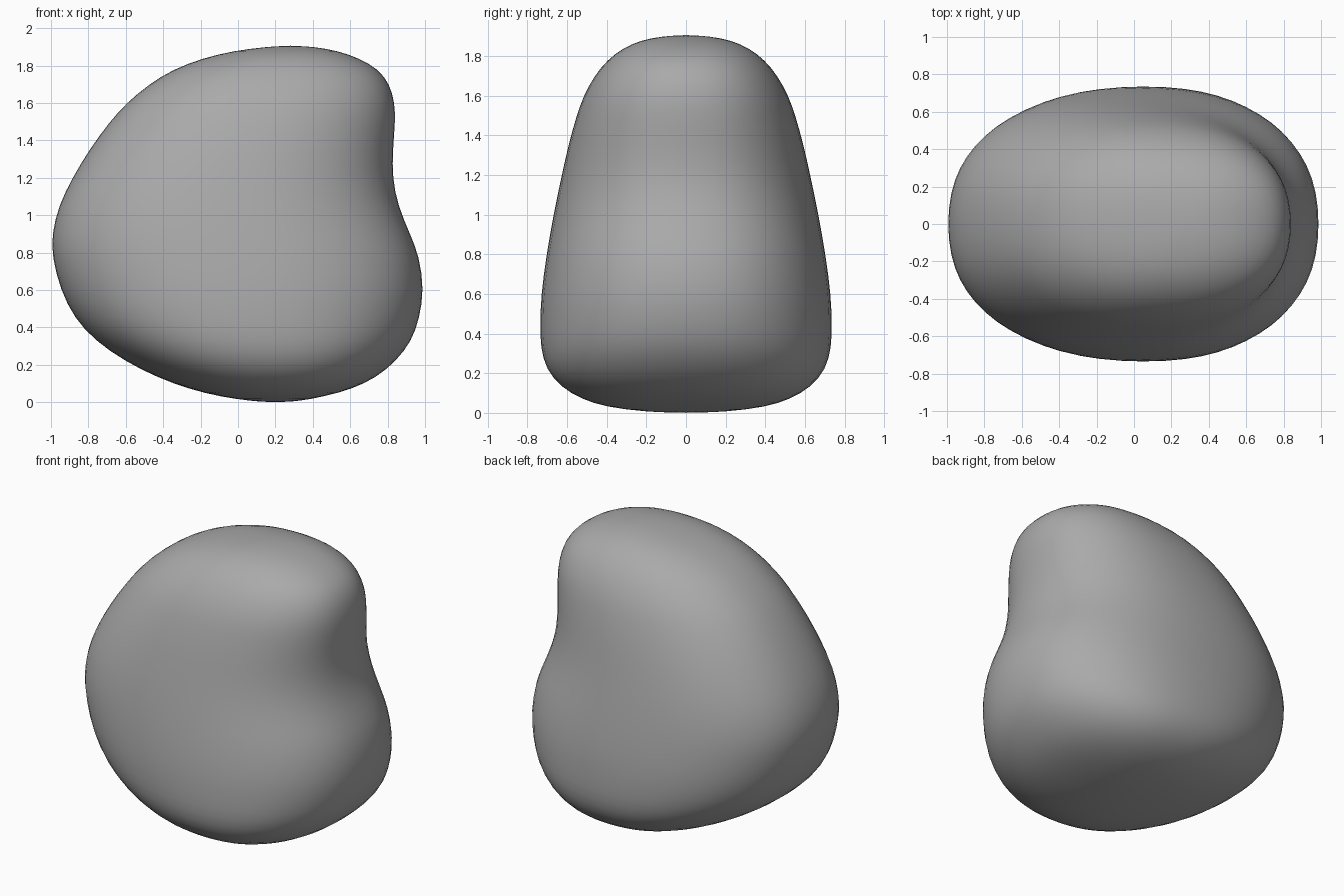
import bpy
import bmesh
import math

# Remove the default cube
default_cube = bpy.data.objects.get("Cube")
if default_cube:
    bpy.data.objects.remove(default_cube, do_unlink=True)

SIDES = 32

# Horizontal sections from bottom to top: height, left edge, right edge, half depth
SECTIONS = [
    (.005, .08, .32, .2), (.03, -.1, .46, .41), (.07, -.26, .61, .53),
    (.13, -.43, .74, .635), (.22, -.61, .85, .71), (.33, -.77, .935, .738),
    (.45, -.88, .975, .74), (.6, -.955, 1, .735), (.78, -1, .975, .71),
    (.9, -1, .925, .69), (1.05, -.965, .86, .662), (1.2, -.89, .83, .63),
    (1.35, -.8, .832, .597), (1.5, -.69, .845, .555), (1.6, -.6, .842, .52),
    (1.7, -.48, .815, .465), (1.78, -.35, .755, .4), (1.84, -.19, .65, .32),
    (1.88, -.02, .53, .23), (1.9, .15, .41, .12),
]


def rounded(value, power):
    """Signed power that squares off a circle a little."""
    return math.copysign(abs(value) ** power, value)


def add_ring(bm, height, left, right, depth):
    """One rounded section, centred between its left and right edges."""
    middle, half = (left + right) / 2, (right - left) / 2
    ring = []
    for step in range(SIDES):
        angle = math.tau * step / SIDES
        x = middle + half * rounded(math.cos(angle), .87)
        y = depth * rounded(math.sin(angle), .87)
        ring.append(bm.verts.new((x, y, height)))
    return ring


def close_ring(bm, ring, tip, flip):
    """Fan of faces from a ring to a single tip point."""
    for a, b in zip(ring, ring[1:] + ring[:1]):
        bm.faces.new((b, a, tip) if flip else (a, b, tip))


# Stone body: lofted sections closed at both ends
bm = bmesh.new()
rings = [add_ring(bm, *section) for section in SECTIONS]
for low, high in zip(rings, rings[1:]):
    for i in range(SIDES):
        j = (i + 1) % SIDES
        bm.faces.new((low[i], low[j], high[j], high[i]))
close_ring(bm, rings[0], bm.verts.new((.2, 0, 0)), True)
close_ring(bm, rings[-1], bm.verts.new((.28, 0, 1.907)), False)
bmesh.ops.recalc_face_normals(bm, faces=bm.faces)
mesh = bpy.data.meshes.new("stone_body")
bm.to_mesh(mesh)
bm.free()
mesh.shade_smooth()

# Grey stone colour
grey = bpy.data.materials.new("stone_grey")
grey.use_nodes = True
colour = (.4, .4, .4, 1)
grey.diffuse_color = colour
grey.node_tree.nodes["Principled BSDF"].inputs["Base Color"].default_value = colour
mesh.materials.append(grey)

stone = bpy.data.objects.new("stone_body", mesh)
bpy.context.collection.objects.link(stone)

# Soften the surface
soften = stone.modifiers.new("soften", 'SUBSURF')
soften.levels = soften.render_levels = 1
